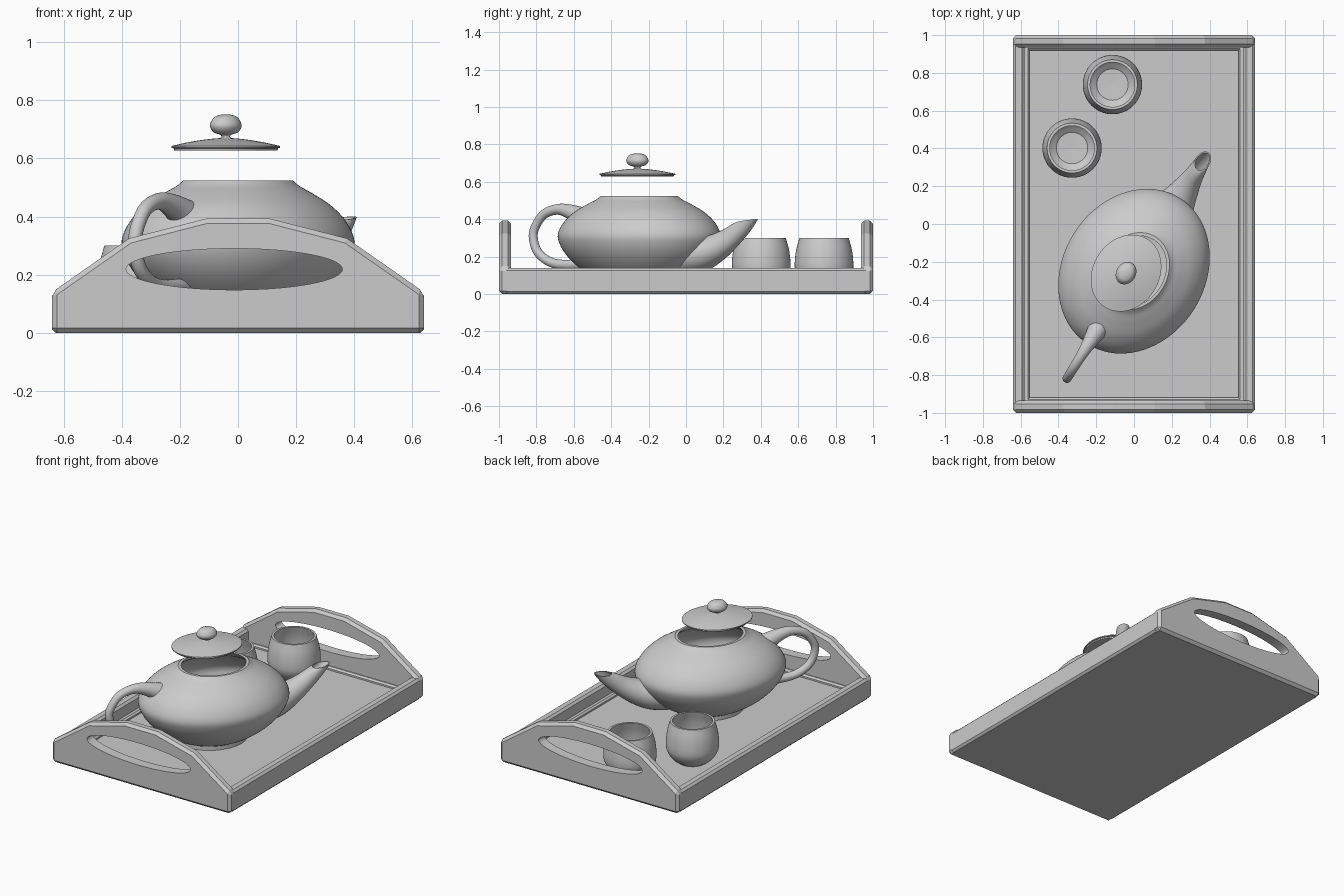
import bpy, bmesh
from math import sin, cos, pi, radians
from mathutils import Matrix, Vector

if "Cube" in bpy.data.objects:
    bpy.data.objects.remove(bpy.data.objects["Cube"])

POT = Matrix.Translation((0, -0.25, 0)) @ Matrix.Rotation(radians(58), 4, 'Z')
A, B = 0.456, 0.376          # half length and half width of the oval pot


def finish(name, bm, matrix=Matrix(), smooth=True):
    bmesh.ops.recalc_face_normals(bm, faces=bm.faces)
    me = bpy.data.meshes.new(name)
    bm.to_mesh(me)
    bm.free()
    ob = bpy.data.objects.new(name, me)
    bpy.context.collection.objects.link(ob)
    ob.matrix_world = matrix
    if smooth:
        bpy.ops.object.select_all(action='DESELECT')
        ob.select_set(True)
        bpy.context.view_layer.objects.active = ob
        bpy.ops.object.shade_smooth_by_angle(angle=radians(35))
    return ob


def curve(points, n=5):
    """Catmull-Rom smoothing through a list of tuples."""
    p = [Vector(q) for q in points]
    p = [2 * p[0] - p[1]] + p + [2 * p[-1] - p[-2]]
    out = []
    for a, b, c, d in zip(p, p[1:], p[2:], p[3:]):
        for i in range(n):
            t = i / n
            out.append(0.5 * (2 * b + (c - a) * t + (2 * a - 5 * b + 4 * c - d) * t ** 2
                              + (3 * b - a - 3 * c + d) * t ** 3))
    return out + [p[-2]]


def loft(name, rings, matrix=Matrix()):
    bm = bmesh.new()
    loops = [[bm.verts.new(v) for v in r] for r in rings]
    n = len(loops[0])
    for r, s in zip(loops, loops[1:]):
        for i in range(n):
            j = (i + 1) % n
            bm.faces.new((r[i], r[j], s[j], s[i]))
    bm.faces.new(loops[0])
    bm.faces.new(loops[-1])
    return finish(name, bm, matrix)


def lathe(name, sections, matrix=Matrix(), sx=1, sy=1, n=64):
    """Each section is a smooth run of (radius, z); corners stay between sections."""
    prof = []
    for s in sections:
        prof += [q for q in curve(s) if not prof or (q - prof[-1]).length > 1e-5]
    return loft(name, [[(q[0] * sx * cos(2 * pi * i / n), q[0] * sy * sin(2 * pi * i / n), q[1])
                        for i in range(n)] for q in prof], matrix)


def box(name, lo, hi, bevel=0):
    bm = bmesh.new()
    bmesh.ops.create_cube(bm, size=1)
    for v in bm.verts:
        v.co = [(a + b) / 2 + c * (b - a) for a, b, c in zip(lo, hi, v.co)]
    ob = finish(name, bm, smooth=False)
    if bevel:
        ob.modifiers.new("bevel", 'BEVEL').width = bevel
    return ob


def prism(name, outline, y0, y1):
    bm = bmesh.new()
    f = bm.faces.new([bm.verts.new((x, y0, z)) for x, z in outline])
    r = bmesh.ops.extrude_face_region(bm, geom=[f])
    verts = [g for g in r['geom'] if isinstance(g, bmesh.types.BMVert)]
    bmesh.ops.translate(bm, verts=verts, vec=(0, y1 - y0, 0))
    return finish(name, bm, smooth=False)


# Tray base, sides, ends with oval grips, and inner mouldings
box("tray_floor", (-0.6, -0.96, 0), (0.6, 0.96, 0.04))
half = [(0.64, 0), (0.64, 0.14), (0.375, 0.325), (0.11, 0.393)]
outline = half + [(-x, z) for x, z in reversed(half)]
grip = prism("grip_cutter", [(-0.013 + 0.372 * cos(2 * pi * i / 64), 0.219 + 0.071 * sin(2 * pi * i / 64))
                             for i in range(64)], -1.2, 1.2)
grip.hide_render = True
grip.hide_viewport = True
for s, ends, sides in ((-1, "front", "left"), (1, "back", "right")):
    end = prism("tray_end_" + ends, outline, s * 0.935, s * 1.0)
    bev = end.modifiers.new("bevel", 'BEVEL')
    bev.width = 0.017
    cut = end.modifiers.new("grip", 'BOOLEAN')
    cut.object = grip
    cut.solver = 'EXACT'
    x = sorted((s * 0.58, s * 0.64))
    box("tray_side_" + sides, (x[0], -0.97, 0), (x[1], 0.97, 0.14), 0.013)
    x = sorted((s * 0.552, s * 0.59))
    box("side_moulding_" + sides, (x[0], -0.94, 0.03), (x[1], 0.94, 0.06), 0.01)
    y = sorted((s * 0.918, s * 0.945))
    box("end_moulding_" + ends, (-0.59, y[0], 0.03), (0.59, y[1], 0.06), 0.01)

# Oval teapot body with an open mouth and hollow inside
lathe("teapot_body", [
    [(0.001, 0.04), (0.44, 0.04)],
    [(0.44, 0.04), (0.44, 0.065)],
    [(0.44, 0.065), (0.58, 0.095), (0.75, 0.145), (0.89, 0.205), (0.975, 0.265), (1, 0.32),
     (0.93, 0.383), (0.80, 0.438), (0.64, 0.48), (0.53, 0.505), (0.47, 0.525)],
    [(0.47, 0.525), (0.43, 0.525)],
    [(0.43, 0.525), (0.50, 0.49), (0.76, 0.42), (0.95, 0.32), (0.84, 0.21), (0.55, 0.115), (0.001, 0.085)],
], POT, A, B, 80)

# Lid lifted above the mouth, with its knob
lathe("teapot_lid", [
    [(0.001, 0.635), (0.4, 0.628)],
    [(0.4, 0.628), (0.445, 0.628)],
    [(0.445, 0.628), (0.45, 0.635)],
    [(0.45, 0.635), (0.467, 0.637)],
    [(0.467, 0.637), (0.467, 0.643)],
    [(0.467, 0.643), (0.32, 0.656), (0.16, 0.666), (0.05, 0.67)],
    [(0.05, 0.67), (0.037, 0.675), (0.05, 0.682), (0.105, 0.69), (0.137, 0.713), (0.105, 0.74),
     (0.05, 0.75), (0.001, 0.752)],
], Matrix.Translation((-0.042, -0.01, 0)) @ POT, A, B)


def tube(name, stations, n=28):
    """Stations are (x, z, tilt in degrees, radius in plane, radius across)."""
    rings = []
    for x, z, t, ra, rb in stations:
        t = radians(t)
        rings.append([(x + ra * cos(t) * cos(2 * pi * i / n), rb * sin(2 * pi * i / n),
                       z + ra * sin(t) * cos(2 * pi * i / n)) for i in range(n)])
    return loft(name, rings, POT)


# Spout: wide root, level cut tip, hollow end
tip = (0.684, 0.393, 187, 0.059, 0.04)
spout = [(0.30, 0.20, 95, 0.10, 0.125), (0.40, 0.215, 100, 0.092, 0.108), (0.49, 0.25, 115, 0.075, 0.08),
         (0.575, 0.302, 135, 0.06, 0.056), (0.64, 0.353, 160, 0.056, 0.045), tip]
bore = [(0.684, 0.393, 187, 0.051, 0.033), (0.635, 0.348, 160, 0.045, 0.036), (0.57, 0.30, 135, 0.04, 0.04)]
tube("teapot_spout", curve(spout) + curve(bore))

# Loop handle: thick at the shoulder, tapering round to the lower body
path = curve([(-0.34, 0.40, 0.06), (-0.42, 0.435, 0.042), (-0.51, 0.453, 0.029), (-0.60, 0.427, 0.025),
              (-0.655, 0.36, 0.024), (-0.668, 0.30, 0.024), (-0.64, 0.225, 0.024), (-0.57, 0.175, 0.025),
              (-0.48, 0.157, 0.026), (-0.32, 0.16, 0.03)])
stations = []
for i, p in enumerate(path):
    d = path[min(i + 1, len(path) - 1)] - path[max(i - 1, 0)]
    angle = Vector((1, 0)).angle_signed(Vector((-d[1], d[0])))
    stations.append((p[0], p[1], -angle * 180 / pi, p[2], p[2]))
tube("teapot_handle", stations)

# Two round cups
for i, (x, y) in enumerate(((-0.328, 0.402), (-0.114, 0.738))):
    lathe("cup_%d" % (i + 1), [
        [(0.001, 0.04), (0.085, 0.04)],
        [(0.085, 0.04), (0.122, 0.068), (0.149, 0.11), (0.157, 0.155), (0.15, 0.23), (0.132, 0.30)],
        [(0.132, 0.30), (0.118, 0.30)],
        [(0.118, 0.30), (0.136, 0.23), (0.142, 0.155), (0.125, 0.10), (0.083, 0.063)],
        [(0.083, 0.063), (0.001, 0.06)],
    ], Matrix.Translation((x, y, 0)))
